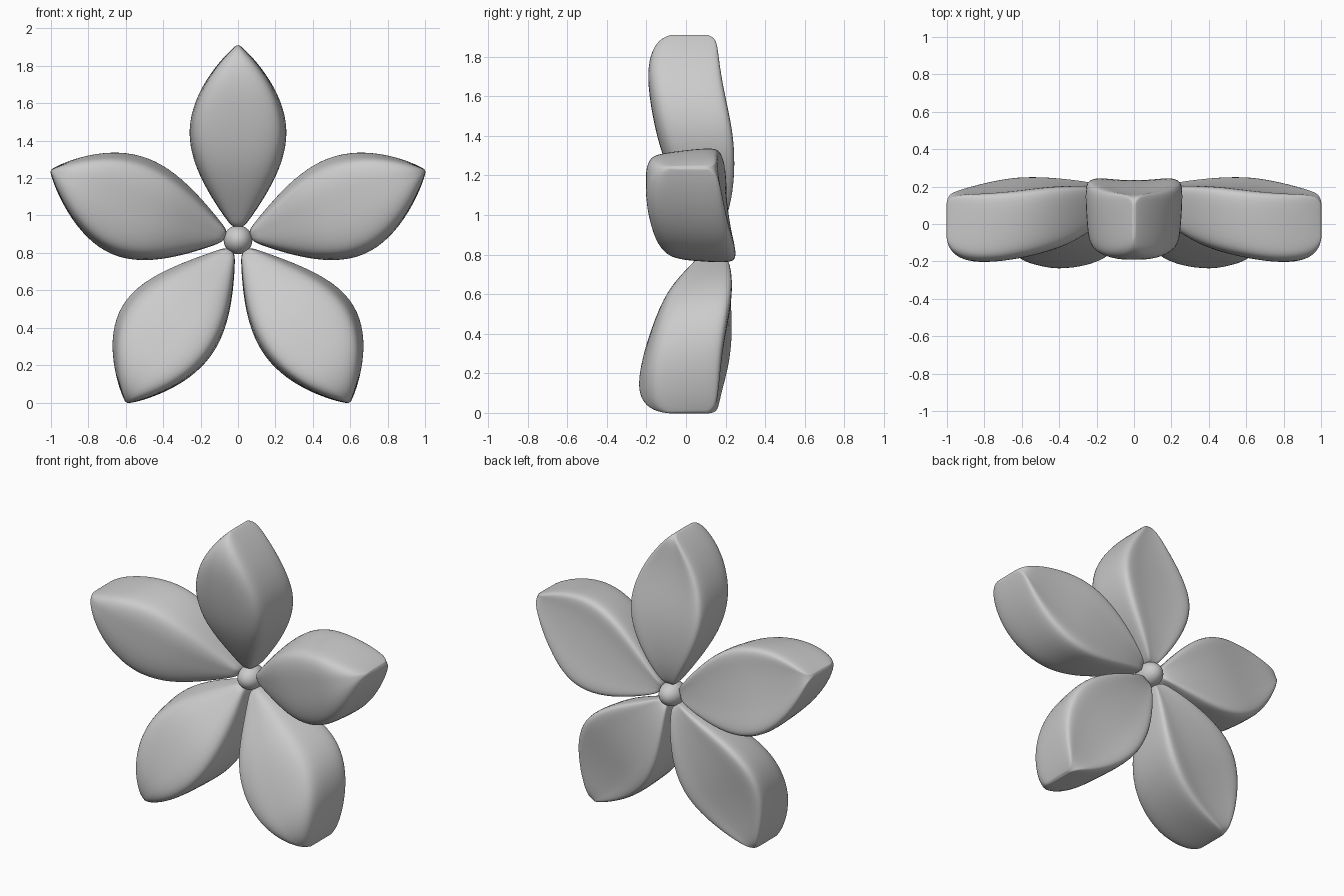
import bpy
import bmesh
import math

if "Cube" in bpy.data.objects:
    bpy.data.objects.remove(bpy.data.objects["Cube"])

grey = bpy.data.materials.new("soft_grey")
grey.use_nodes = True
colour = (0.6, 0.6, 0.6, 1)
grey.diffuse_color = colour
grey.node_tree.nodes["Principled BSDF"].inputs["Base Color"].default_value = colour

HUB_Z, HUB_Y = 0.87, 0.14

# Stations along a petal: position, half width, front depth, back depth
STATIONS = [
    (0.06, 0.11, 0.09, 0.18),
    (0.12, 0.29, 0.05, 0.21),
    (0.22, 0.57, -0.02, 0.24),
    (0.37, 0.90, -0.11, 0.255),
    (0.53, 1.06, -0.16, 0.245),
    (0.68, 0.97, -0.19, 0.21),
    (0.82, 0.69, -0.205, 0.18),
    (0.93, 0.34, -0.18, 0.165),
    (0.985, 0.11, -0.13, 0.15),
    (1.0, 0.03, -0.08, 0.11),
]


def petal(name, tip_x, tip_z, wide_pos, wide_neg, depth=1.0, skew=0.0,
          back_roll=0.0, front_roll=0.0, shift=0.0, inset=0.93):
    """Loft a thick leaf shape from the hub to the tip."""
    side = -1 if tip_x < 0 else 1
    length = math.hypot(tip_x, tip_z - HUB_Z)
    dx, dz = abs(tip_x) / length, (tip_z - HUB_Z) / length
    bm = bmesh.new()
    rings = []
    for t, w, front, back in STATIONS:
        back += shift * w * (1.5 - 2 * t)
        if front < 0:
            front *= depth
        lip = min(0.07, (back - front) * 0.25)
        # Half section from the dished back, round the wall, to the front
        dish = 0.02 * w

        def half(width, pinch):
            return [(0.5 * width, back - dish * 0.8), (0.9 * width, back),
                    (width, back - lip * 0.5),
                    ((1 + pinch) / 2 * width, (front + back) / 2),
                    (pinch * width, front + lip),
                    (0.86 * pinch * width, front + lip * 0.3),
                    (0.45 * pinch * width, front)]

        plus = half(w * wide_pos * (1 + skew * (t - 0.5)), inset)
        minus = [(-n, y) for n, y in half(w * wide_neg, 0.93)]
        section = [(0, back - dish)] + plus + [(0, front)] + minus[::-1]
        ring = []
        for n, y in section:
            # Lean the back and the front faces separately
            blend = max(0, (y - front) / (back - front))
            y += n * (front_roll * (1 - blend) - back_roll * blend)
            r = t * length
            x = r * dx - n * dz
            z = HUB_Z + r * dz + n * dx
            ring.append(bm.verts.new((side * x, y, z)))
        rings.append(ring)
    for a, b in zip(rings, rings[1:]):
        for i in range(len(a)):
            j = (i + 1) % len(a)
            bm.faces.new((a[i], a[j], b[j], b[i]))
    bm.faces.new(rings[0])
    tip = bm.faces.new(rings[-1])
    crease = bm.edges.layers.float.new("crease_edge")
    for edge in tip.edges:
        edge[crease] = 0.7
    bmesh.ops.recalc_face_normals(bm, faces=bm.faces)
    for face in bm.faces:
        face.smooth = True
    mesh = bpy.data.meshes.new(name)
    bm.to_mesh(mesh)
    bm.free()
    mesh.materials.append(grey)
    obj = bpy.data.objects.new(name, mesh)
    bpy.context.collection.objects.link(obj)
    obj.modifiers.new("smooth", "SUBSURF").levels = 2
    obj.modifiers["smooth"].render_levels = 2


# Petals
petal("top_petal", 0, 1.91, 0.258, 0.258, depth=0.96)
for label, s in (("left", 1), ("right", -1)):
    petal(label + "_upper_petal", s, 1.24, 0.24, 0.305, depth=1.02, skew=0.2,
          back_roll=0.12, shift=-0.035, inset=0.84)
    petal(label + "_lower_petal", s * 0.595, 0.0, 0.305, 0.23, depth=1.14, skew=0.4,
          front_roll=0.2, shift=-0.02, inset=0.87)

# Round centre, slightly deeper than it is wide
bpy.ops.mesh.primitive_uv_sphere_add(segments=32, ring_count=16, radius=0.077,
                                     location=(0, HUB_Y, HUB_Z))
hub = bpy.context.object
hub.name = "flower_centre"
hub.scale.y = 1.25
hub.data.materials.append(grey)
bpy.ops.object.shade_smooth()
